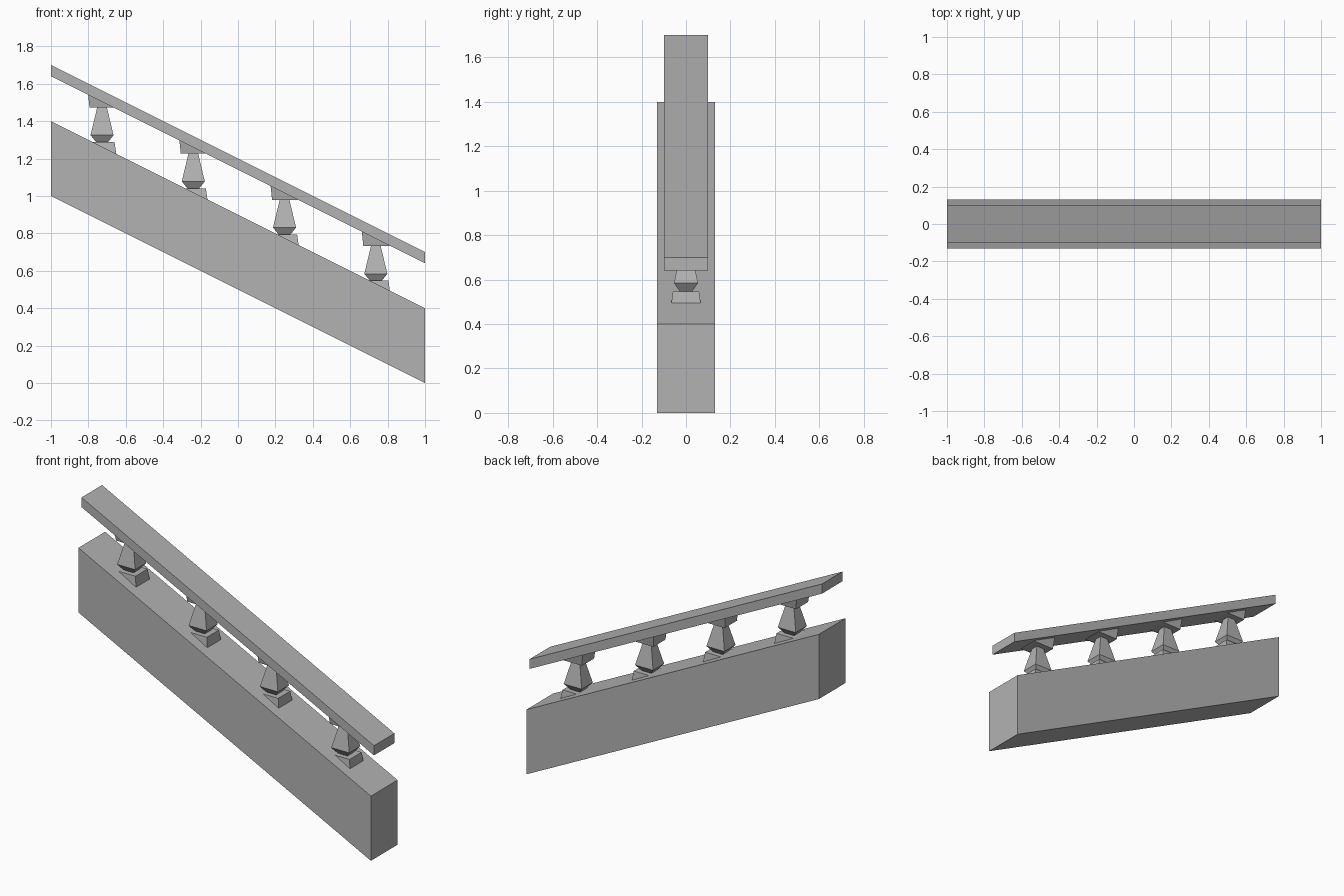
import bpy
import bmesh

cube = bpy.data.objects.get("Cube")
if cube:
    bpy.data.objects.remove(cube, do_unlink=True)

SLOPE = -0.5      # fall of the stair along x
DEPTH = 0.88      # baluster depth relative to its width

# Single stone colour
stone = bpy.data.materials.new("grey stone")
stone.use_nodes = True
colour = (0.45, 0.45, 0.45, 1)
stone.diffuse_color = colour
stone.node_tree.nodes["Principled BSDF"].inputs["Base Color"].default_value = colour


def loft(name, rings, location=(0, 0, 0)):
    """Join rings of four corners into one closed, flat-faced solid."""
    bm = bmesh.new()
    loops = [[bm.verts.new(p) for p in ring] for ring in rings]
    for a, b in zip(loops, loops[1:]):
        for i in range(4):
            j = (i + 1) % 4
            bm.faces.new((a[i], a[j], b[j], b[i]))
    bm.faces.new(loops[0][::-1])
    bm.faces.new(loops[-1])
    bmesh.ops.recalc_face_normals(bm, faces=bm.faces)
    mesh = bpy.data.meshes.new(name)
    bm.to_mesh(mesh)
    bm.free()
    mesh.materials.append(stone)
    obj = bpy.data.objects.new(name, mesh)
    obj.location = location
    bpy.context.collection.objects.link(obj)
    return obj


def ring(z, half_x, half_y, slope=0):
    """Rectangle around the z axis, optionally tilted along x."""
    corners = ((-1, -1), (1, -1), (1, 1), (-1, 1))
    return [(sx * half_x, sy * half_y, z + slope * sx * half_x) for sx, sy in corners]


# Sloping wall and handrail: vertical ends, parallel top and bottom
for name, low, high, half_y in (("stair_wall", 0.5, 0.9, 0.13),
                                ("handrail", 1.14, 1.2, 0.10)):
    loft(name, [ring(z, 1, half_y, SLOPE) for z in (low, high)])

# Square balusters: plinth, pinched neck, tapering body, cap cut to the rail
profile = [(-0.068, 0.077), (0, 0.067), (0, 0.032), (0.037, 0.0615),
           (0.185, 0.026), (0.185, 0.067)]
rings = [ring(z, half, half * DEPTH) for z, half in profile]
rings.append(ring(0.225, 0.075, 0.075 * DEPTH, SLOPE))

for i in range(4):
    loft(f"baluster_{i + 1}", rings, (-0.727 + 0.488 * i, 0, 1.288 - 0.247 * i))
